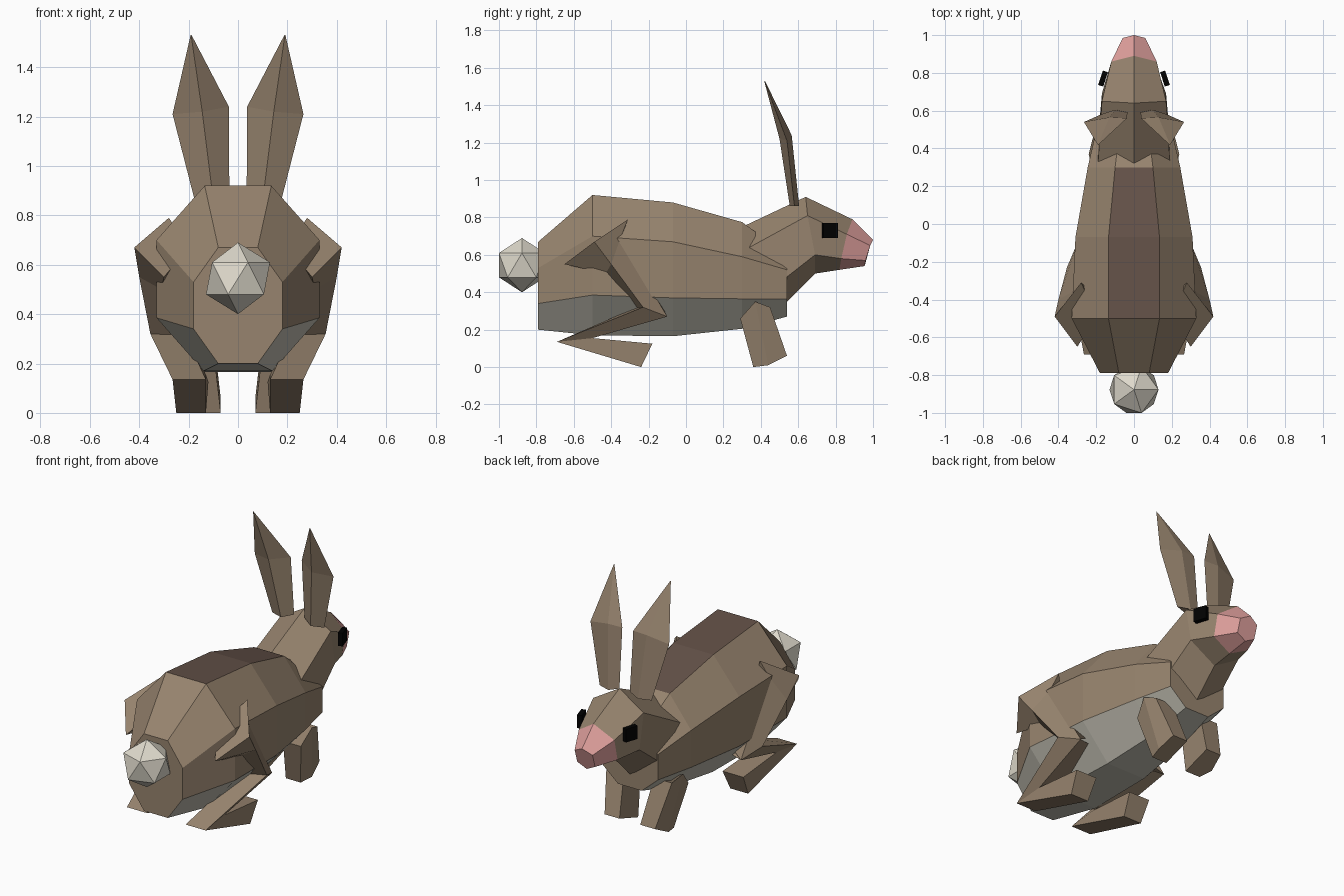
import bpy, bmesh, math
from mathutils import Vector

cube = bpy.data.objects.get("Cube")
if cube:
    bpy.data.objects.remove(cube)


def material(name, r, g, b):
    colour = [(c / 255) ** 2.2 for c in (r, g, b)] + [1]
    m = bpy.data.materials.new(name)
    m.use_nodes = True
    m.diffuse_color = colour
    m.node_tree.nodes["Principled BSDF"].inputs["Base Color"].default_value = colour
    return m


FUR = material("brown fur", 150, 131, 110)
STRIPE = material("dark brown back", 99, 82, 73)
BELLY = material("pale belly", 190, 187, 174)
TAIL = material("cream tail", 222, 217, 203)
PINK = material("pink nose", 222, 158, 155)
BLACK = material("black eye", 6, 6, 6)


def finish(name, bm, mats):
    bmesh.ops.recalc_face_normals(bm, faces=bm.faces)
    mesh = bpy.data.meshes.new(name)
    bm.to_mesh(mesh)
    bm.free()
    for m in mats:
        mesh.materials.append(m)
    ob = bpy.data.objects.new(name, mesh)
    bpy.context.scene.collection.objects.link(ob)
    return ob


def loft(name, rings, mats=(FUR,), rule=None, side=1):
    """Skin a row of rings; rule(segment, edge) picks the material."""
    bm = bmesh.new()
    rows = [[bm.verts.new((side * x, y, z)) for x, y, z in r] for r in rings]
    n = len(rows[0])
    for s in range(len(rows) - 1):
        for e in range(n):
            f = (e + 1) % n
            face = bm.faces.new((rows[s][e], rows[s][f], rows[s + 1][f], rows[s + 1][e]))
            face.material_index = rule(s, e) if rule else 0
    bm.faces.new(rows[0])
    cap = bm.faces.new(rows[-1])
    cap.material_index = rule(len(rows) - 1, 0) if rule else 0
    return finish(name, bm, mats)


# Body: eight-sided rings from rump to chest
def body_ring(y, top_x, top, wide, upper, lower, low_x, bottom):
    half = [(top_x, top), (wide, upper), (wide, lower), (low_x, bottom)]
    return [(x, y, z) for x, z in half] + [(-x, y, z) for x, z in reversed(half)]


def body_colour(segment, edge):
    if segment < 4 and edge in (2, 3, 4):
        return 1
    return 2 if edge == 7 and segment in (1, 2) else 0


loft("body", [
    body_ring(-.79, .08, .67, .18, .53, .34, .08, .2),
    body_ring(-.5, .135, .92, .33, .7, .385, .14, .17),
    body_ring(-.07, .135, .88, .31, .67, .37, .13, .165),
    body_ring(.3, .1, .775, .245, .59, .365, .1, .205),
    body_ring(.54, .07, .6, .19, .52, .365, .08, .27),
], (FUR, BELLY, STRIPE), body_colour)


# Head and neck: six-sided rings with a ridge along the top
def head_ring(wide, top, upper, lower, bottom):
    return [(0, *top), (wide, *upper), (wide, *lower),
            (0, *bottom), (-wide, *lower), (-wide, *upper)]


loft("head", [
    head_ring(.19, (.28, .74), (.33, .635), (.46, .42), (.49, .3)),
    head_ring(.17, (.64, .91), (.65, .81), (.69, .6), (.69, .5)),
    head_ring(.12, (.89, .79), (.86, .71), (.83, .58), (.82, .52)),
    head_ring(.06, (1, .68), (.985, .65), (.96, .57), (.955, .54)),
], (FUR, PINK), lambda segment, edge: int(segment > 1))

# Tail
bm = bmesh.new()
bmesh.ops.create_icosphere(bm, subdivisions=1, radius=.145)
bmesh.ops.translate(bm, verts=bm.verts, vec=(0, -.877, .545))
finish("tail", bm, (TAIL,))

for word, side in (("left", 1), ("right", -1)):
    # Ear: diamond section tapering to a point
    tip = Vector((.19, .42, 1.53))
    loft(word + "_ear", [
        [(.175, .58, .86), (.1, .605, .86), (.035, .59, .88), (.1, .555, .86)],
        [(.265, .54, 1.21), (.13, .565, 1.24), (.037, .56, 1.24), (.145, .5, 1.22)],
        [tip + Vector(d) * .002 for d in ((1, 0, 0), (0, 1, 0), (-1, 0, 0), (0, -1, 0))],
    ], side=side)

    # Eye: thin block lying on the cheek
    bm = bmesh.new()
    bmesh.ops.create_cube(bm, size=1)
    eye = finish(word + "_eye", bm, (BLACK,))
    eye.scale = (.028, .08, .08)
    eye.location = (side * .164, .77, .73)
    eye.rotation_euler = (0, 0, side * math.radians(18))

    # Hind leg: flared thigh, folded shin and long foot
    loft(word + "_thigh", [
        [(.42, -.49, .67), (.28, -.31, .79), (.2, -.49, .67), (.3, -.65, .55)],
        [(.4, -.4, .55), (.31, -.35, .69), (.2, -.38, .6), (.31, -.43, .5)],
        [(.355, -.23, .32), (.3, -.1, .27), (.2, -.13, .33), (.25, -.24, .29)],
    ], side=side)
    heel = [(.265, -.69, .135), (.26, -.5, .155), (.13, -.5, .155), (.13, -.69, .135)]
    loft(word + "_shin", [
        [(.355, -.23, .32), (.3, -.1, .27), (.19, -.13, .28), (.22, -.24, .33)], heel,
    ], side=side)
    loft(word + "_hind_foot", [
        heel, [(.25, -.24, 0), (.26, -.18, .125), (.12, -.18, .125), (.13, -.24, 0)],
    ], side=side)

    # Front leg
    loft(word + "_front_leg", [
        [(.22, .29, .26), (.24, .37, .35), (.22, .45, .32), (.1, .45, .32), (.1, .29, .26)],
        [(.17, .36, 0), (.19, .44, .01), (.17, .54, .06), (.07, .54, .06), (.07, .36, 0)],
    ], side=side)
